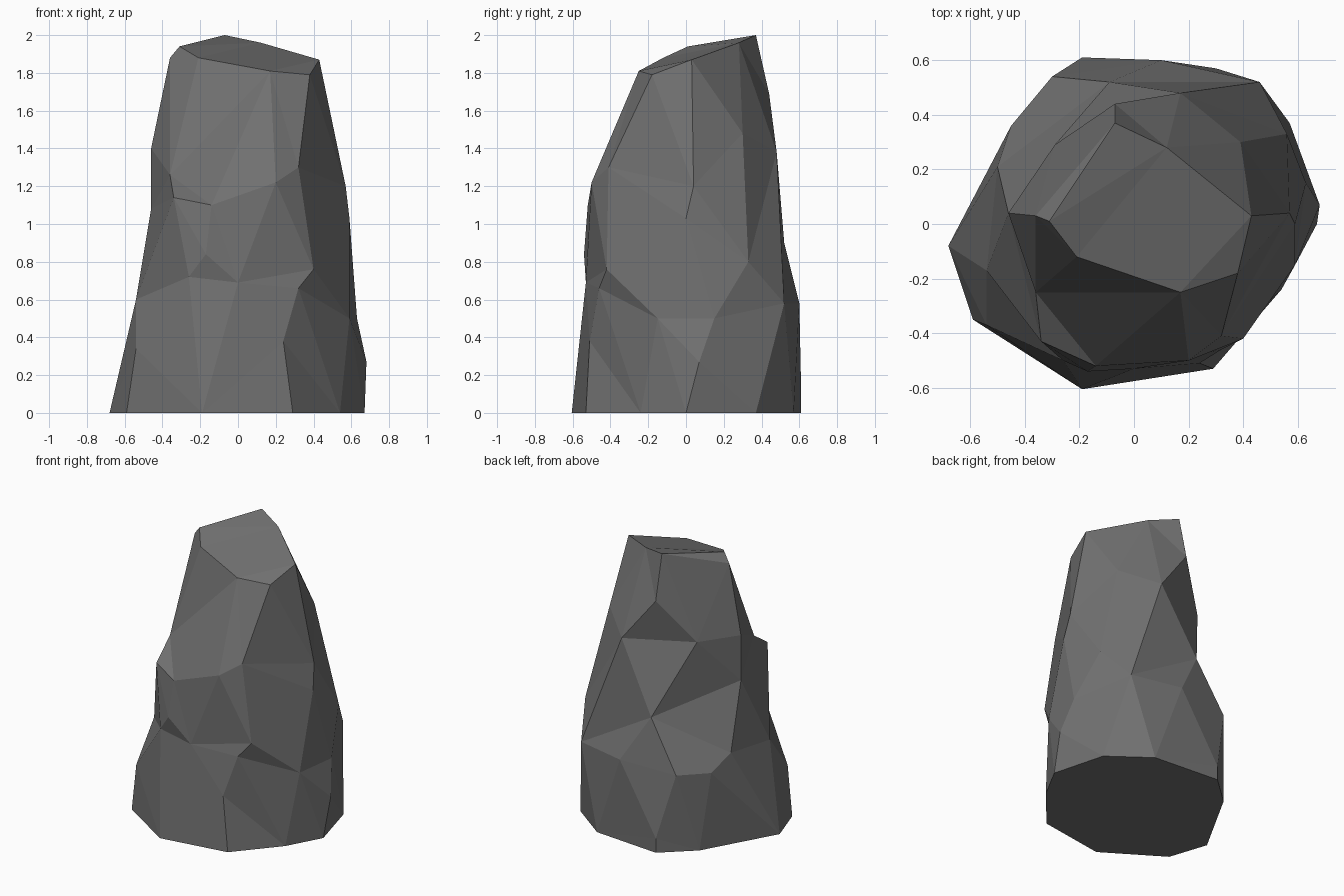
import bpy
import bmesh
from mathutils import Vector

default_cube = bpy.data.objects.get("Cube")
if default_cube:
    bpy.data.objects.remove(default_cube, do_unlink=True)


def make_material(name, colour):
    """One flat matte colour, shown in viewport and render."""
    material = bpy.data.materials.new(name)
    material.use_nodes = True
    material.diffuse_color = colour
    shader = next(node for node in material.node_tree.nodes
                  if node.type == "BSDF_PRINCIPLED")
    shader.inputs["Base Color"].default_value = colour
    shader.inputs["Roughness"].default_value = 0.9
    return material


def build_faceted_rock(name, corners, core, material):
    """Wrap flat facets around corners that all see the core.

    The corners are pushed onto a sphere around the core, skinned there so
    that every corner is used, then moved to their true places. This keeps
    the hollows that a plain hull would fill.
    """
    mesh = bpy.data.meshes.new(name)
    bm = bmesh.new()
    true_place = {}
    for corner in corners:
        vert = bm.verts.new((corner - core).normalized())
        true_place[vert] = corner
    bmesh.ops.convex_hull(bm, input=list(bm.verts))
    for vert, corner in true_place.items():
        vert.co = corner

    # Merge the flat underside into a single face
    underside = [face for face in bm.faces
                 if all(vert.co.z < 0.001 for vert in face.verts)]
    if len(underside) > 1:
        bmesh.ops.dissolve_faces(bm, faces=underside)
    bmesh.ops.recalc_face_normals(bm, faces=list(bm.faces))

    for face in bm.faces:
        face.smooth = False
    bm.to_mesh(mesh)
    bm.free()
    mesh.materials.append(material)
    rock = bpy.data.objects.new(name, mesh)
    bpy.context.collection.objects.link(rock)
    return rock


# Corners in hundredths of a unit, tier by tier from the ground up
footprint = [(29, -53), (54, -24), (67, 0), (57, 37), (30, 57),
             (-19, 61), (-40, 42), (-68, -8), (-59, -35), (-19, -60.5)]

foot = [(24, -51, 38), (68, 7, 27), (-19, 61, 10), (-54, -37, 34)]

waist = [(59, -15, 50), (63, 15, 50), (46, 52, 58), (10, 60, 58),
         (-30, 54, 55), (-45, 36, 54), (-50, 21, 64), (-54, -17, 60),
         (-26, -50, 72), (-17, -54, 84), (0, -53, 69), (32, -46, 66),
         (40, -42, 76), (56, 33, 80)]

shoulder = [(59, 0, 103), (57, 4, 120), (-9, 52, 90), (-46, 4, 108),
            (-34, -43, 114), (-14, -52, 110), (20, -50, 122),
            (-46, 4, 140), (-36, -25, 126), (32, -41, 130),
            (39, 30, 148), (17, 48, 138), (-29, 29, 140)]

crown = [(-7, 44, 169), (43, 3, 187), (38, -18, 179), (17, -25, 181),
         (-21, -12, 188), (-31, 1, 194), (-36, 3, 188),
         (-7, 37, 200), (12, 28, 196)]

base = [(x, y, 0) for x, y in footprint]
corners = [Vector(point) / 100
           for tier in (base, foot, waist, shoulder, crown)
           for point in tier]

# Standing stone
dark_stone = make_material("dark grey stone", (0.165, 0.165, 0.165, 1.0))
build_faceted_rock("standing_rock", corners, Vector((0.03, 0.03, 1.0)), dark_stone)
